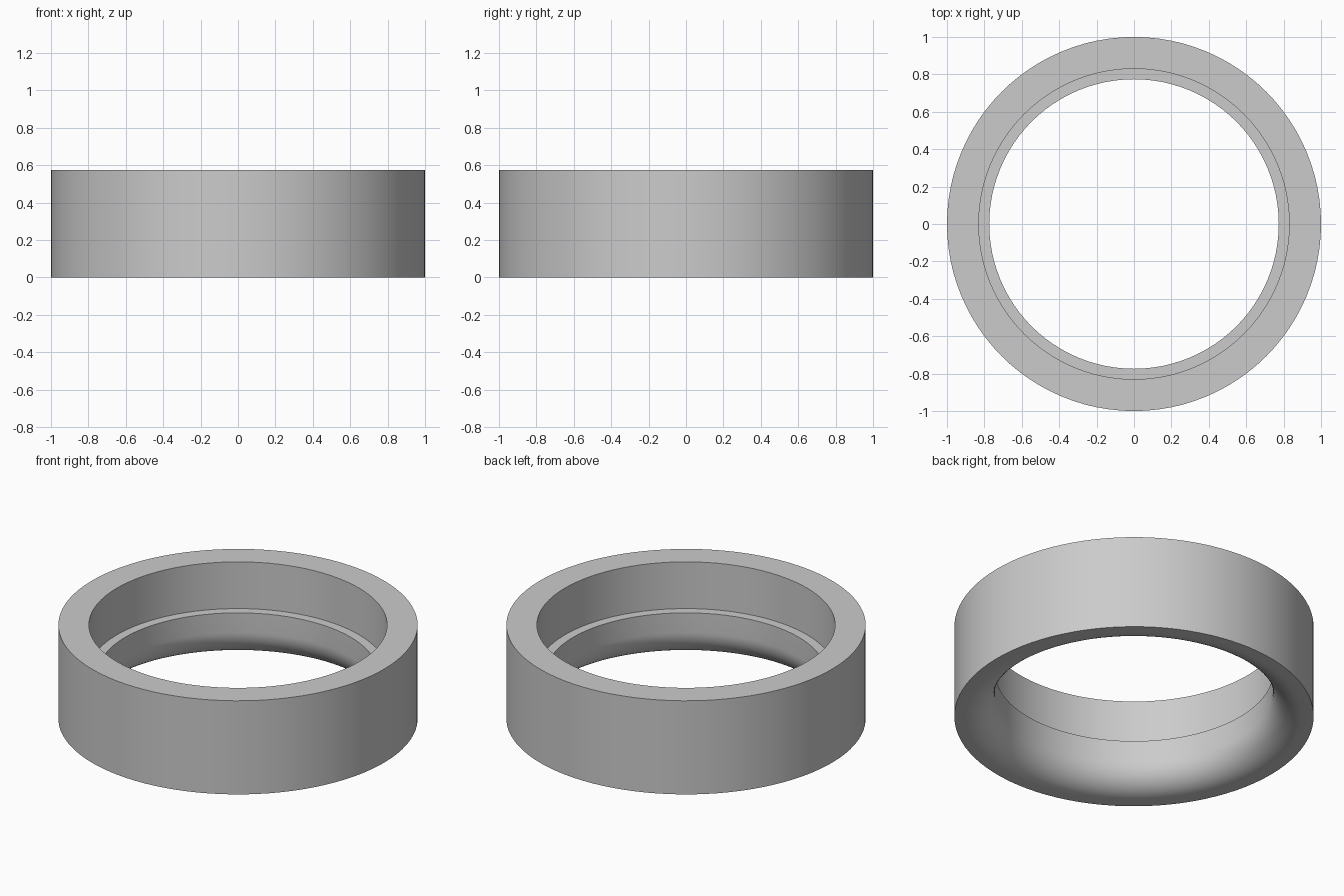
import bpy, bmesh, math

if "Cube" in bpy.data.objects:
    bpy.data.objects.remove(bpy.data.objects["Cube"])

SEGMENTS = 96
HEIGHT = 0.575
R_OUT, R_TOP, R_IN = 1.0, 0.83, 0.774
LEDGE_Z, FILLET = 0.288, 0.166

# Closed cross-section (radius, height): outer wall, rim, recess, ledge, rounded lower lip
profile = [(R_OUT, 0), (R_OUT, HEIGHT), (R_TOP, HEIGHT), (R_TOP, LEDGE_Z), (R_IN, LEDGE_Z)]
STEPS = 14
for i in range(STEPS + 1):
    a = math.pi / 2 * i / STEPS
    profile.append((R_IN + FILLET * (1 - math.cos(a)), FILLET * (1 - math.sin(a))))

# Revolve the section around z
bm = bmesh.new()
rings = []
for s in range(SEGMENTS):
    t = 2 * math.pi * s / SEGMENTS
    rings.append([bm.verts.new((r * math.cos(t), r * math.sin(t), z)) for r, z in profile])
n = len(profile)
for s in range(SEGMENTS):
    a, b = rings[s], rings[(s + 1) % SEGMENTS]
    for i in range(n):
        j = (i + 1) % n
        bm.faces.new((a[i], b[i], b[j], a[j]))
bmesh.ops.recalc_face_normals(bm, faces=bm.faces)

mesh = bpy.data.meshes.new("stepped_ring")
bm.to_mesh(mesh)
bm.free()
ring = bpy.data.objects.new("stepped_ring", mesh)
bpy.context.collection.objects.link(ring)

# Single plain grey
grey = bpy.data.materials.new("light grey")
grey.diffuse_color = (0.6, 0.6, 0.6, 1)
grey.use_nodes = True
grey.node_tree.nodes["Principled BSDF"].inputs["Base Color"].default_value = grey.diffuse_color
mesh.materials.append(grey)

# Smooth curves, sharp corners
bpy.context.view_layer.objects.active = ring
ring.select_set(True)
bpy.ops.object.shade_smooth_by_angle(angle=math.radians(30))
